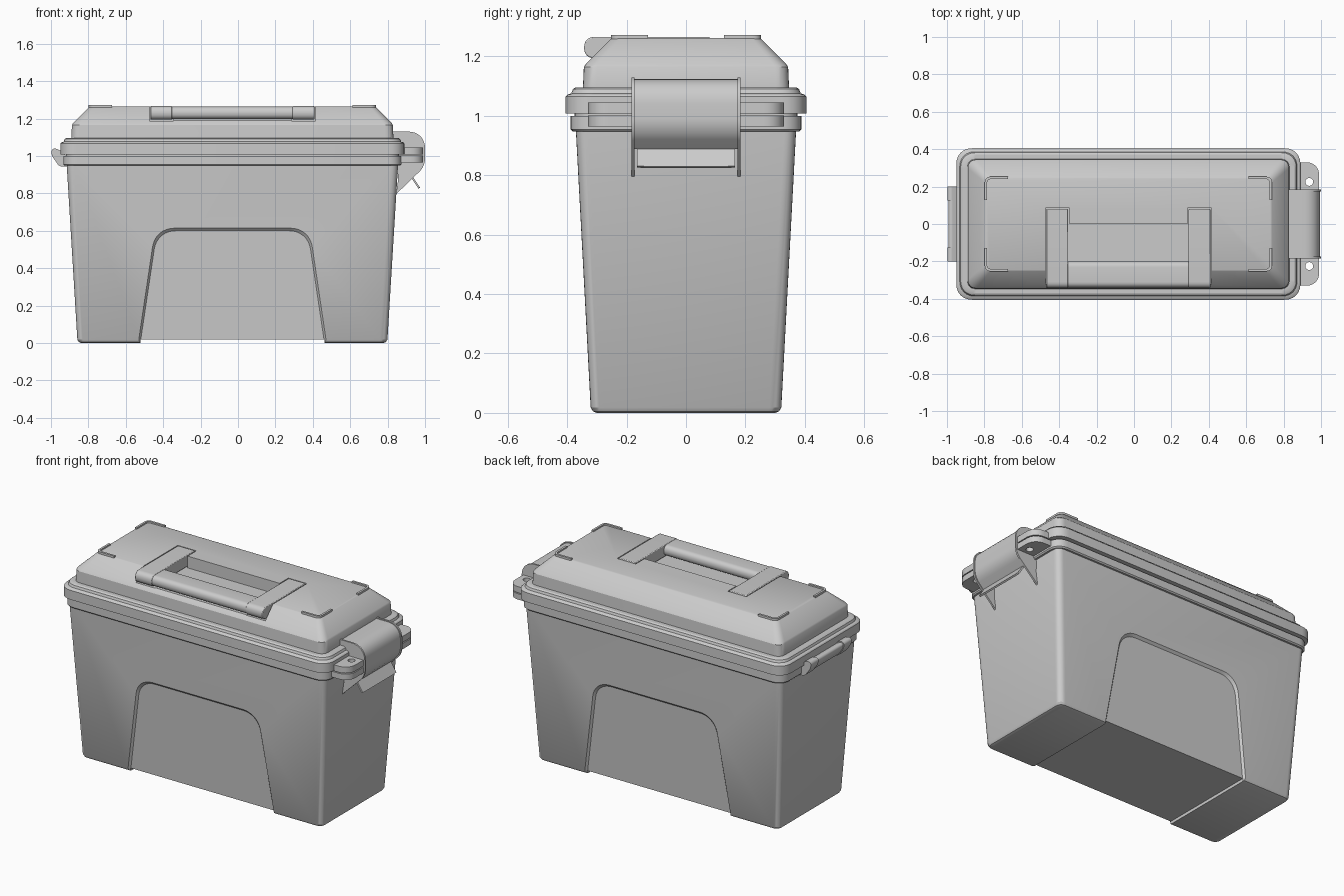
import bpy, bmesh, math
from mathutils import Vector

if "Cube" in bpy.data.objects:
    bpy.data.objects.remove(bpy.data.objects["Cube"])

CX = -0.03  # box centre in x (the latch sticks out further than the hinge)


def finish(name, bm):
    bmesh.ops.recalc_face_normals(bm, faces=bm.faces)
    me = bpy.data.meshes.new(name)
    bm.to_mesh(me)
    bm.free()
    ob = bpy.data.objects.new(name, me)
    bpy.context.collection.objects.link(ob)
    return ob


def bridge(name, rings):
    bm = bmesh.new()
    vs = [[bm.verts.new(p) for p in ring] for ring in rings]
    n = len(vs[0])
    for a, b in zip(vs, vs[1:]):
        for i in range(n):
            bm.faces.new((a[i], a[(i + 1) % n], b[(i + 1) % n], b[i]))
    bm.faces.new(vs[0][::-1])
    bm.faces.new(vs[-1])
    return finish(name, bm)


def fillet(pts, radii, n=6):
    """Round the corners of a 2D outline."""
    out = []
    for i, p in enumerate(pts):
        r = radii[i] if isinstance(radii, (list, tuple)) else radii
        p = Vector(p)
        if r == 0:
            out.append(p)
            continue
        a = p + (Vector(pts[i - 1]) - p).normalized() * r
        b = p + (Vector(pts[(i + 1) % len(pts)]) - p).normalized() * r
        for k in range(n + 1):
            t = k / n
            w = 0.83 * 2 * t * (1 - t)
            s = (1 - t) ** 2 + w + t * t
            out.append((a * (1 - t) ** 2 + p * w + b * t * t) / s)
    return out


def prism(name, pts, axis, a, b):
    place = {'x': lambda p, h: (h, p[0], p[1]),
             'y': lambda p, h: (p[0], h, p[1]),
             'z': lambda p, h: (p[0], p[1], h)}[axis]
    return bridge(name, [[place(p, h) for p in pts] for h in (a, b)])


def loft(name, sections):
    """Stack rounded rectangles: (half x, half y, z, corner radius, centre x)."""
    rings = []
    for hx, hy, z, r in sections:
        o = fillet([(-hx, -hy), (hx, -hy), (hx, hy), (-hx, hy)], r)
        rings.append([(p[0] + CX, p[1], z) for p in o])
    return bridge(name, rings)


def box(x0, x1, y0, y1):
    return [(x0, y0), (x1, y0), (x1, y1), (x0, y1)]


def cut(ob, cutter):
    m = ob.modifiers.new("cut", 'BOOLEAN')
    m.operation, m.solver, m.object = 'DIFFERENCE', 'EXACT', cutter
    bpy.context.view_layer.objects.active = ob
    bpy.ops.object.modifier_apply(modifier=m.name)
    bpy.data.objects.remove(cutter)


def bevel(ob, w, seg=2):
    m = ob.modifiers.new("bevel", 'BEVEL')
    m.width, m.segments, m.limit_method = w, seg, 'ANGLE'
    m.angle_limit = math.radians(50)


# tapered body
body = loft("body", [(0.808, 0.300, 0, 0.03), (0.821, 0.313, 0.005, 0.035),
                     (0.829, 0.321, 0.018, 0.04), (0.886, 0.371, 0.955, 0.04)])

# recessed panels on front and back, joined by a shallow channel underneath
panel = fillet([(-0.50, -0.05), (-0.403, 0.60), (0.403, 0.60), (0.50, -0.05)],
               [0, 0.10, 0.10, 0], 8)
for s in (-1, 1):
    def ring(grow, off):
        return [(CX + p[0] * (1 + grow), s * (0.320 + 0.0535 * p[1] + off),
                 p[1] * (1 + grow)) for p in panel]
    cut(body, bridge("panel_cutter", [ring(0, -0.013), ring(0.025, 0.002), ring(0.03, 0.1)]))
cut(body, prism("channel_cutter", box(CX - 0.492, CX + 0.492, -0.1, 0.018), 'y', -0.5, 0.5))

# rims and lid
loft("body_rim", [(0.897, 0.382, 0.948, 0.07), (0.904, 0.389, 0.955, 0.075),
                  (0.904, 0.389, 1.0, 0.075), (0.89, 0.375, 1.0, 0.07), (0.89, 0.375, 1.02, 0.07)])
lid = loft("lid", [(0.92, 0.405, 1.008, 0.085), (0.92, 0.405, 1.066, 0.085),
                   (0.915, 0.399, 1.072, 0.083), (0.902, 0.386, 1.076, 0.08),
                   (0.897, 0.381, 1.090, 0.078), (0.888, 0.372, 1.096, 0.075),
                   (0.861, 0.347, 1.096, 0.045), (0.858, 0.344, 1.165, 0.045),
                   (0.853, 0.338, 1.174, 0.045), (0.768, 0.252, 1.260, 0.03),
                   (0.762, 0.246, 1.263, 0.03)])

# handle well: middle recess plus a slot for each arm
cut(lid, prism("well_cutter", box(CX - 0.33, CX + 0.33, -0.5, 0.0), 'z', 1.19, 1.4))
for s in (-1, 1):
    c = CX + s * 0.38
    cut(lid, prism("slot_cutter", box(c - 0.064, c + 0.064, -0.5, 0.086), 'z', 1.188, 1.4))

# folded carrying handle
for s, side in ((-1, "left"), (1, "right")):
    c = CX + s * 0.38
    arm = prism("handle_arm_" + side,
                fillet([(-0.343, 1.194), (0.08, 1.194), (0.08, 1.266), (-0.343, 1.266)],
                       [0.034, 0, 0, 0.034]), 'x', c - 0.058, c + 0.058)
    bevel(arm, 0.004)
prism("handle_grip", fillet([(-0.34, 1.198), (-0.2, 1.198), (-0.2, 1.263), (-0.34, 1.263)], 0.031),
      'x', CX - 0.33, CX + 0.33)

# L-shaped stacking ribs on the lid corners
L = [(0, 0), (0.125, 0), (0.125, 0.013), (0.013, 0.013), (0.013, 0.125), (0, 0.125)]
L = fillet(L, [0.03, 0, 0, 0.02, 0, 0])
for sx in (-1, 1):
    for sy in (-1, 1):
        prism("stacking_rib", [(CX + sx * (0.768 - p[0]), sy * (0.253 - p[1])) for p in L],
              'z', 1.252, 1.272)

# padlock ears, upper pair on the lid and lower pair on the body
for s in (-1, 1):
    for name, z0, z1 in (("lid_ear", 1.007, 1.045), ("body_ear", 0.965, 1.001)):
        o = fillet([(0.84, 0.16), (0.99, 0.16), (0.99, 0.33), (0.84, 0.33)], [0, 0, 0.07, 0], 8)
        ear = prism(name, [(x, s * y) for x, y in o], 'z', z0, z1)
        hole = [(0.937 + 0.021 * math.cos(i * math.pi / 12),
                 s * 0.225 + 0.021 * math.sin(i * math.pi / 12)) for i in range(24)]
        cut(ear, prism("hole_cutter", hole, 'z', 0.9, 1.1))

# latch: side plates, curved cover and pull tab
plate = fillet([(0.82, 1.13), (1.0, 1.13), (1.0, 0.945), (0.845, 0.795), (0.86, 0.90), (0.83, 0.98)],
               [0, 0.09, 0.04, 0, 0.04, 0], 8)
for s in (-1, 1):
    prism("latch_side_plate", plate, 'y', s * 0.173, s * 0.184)
cover = fillet([(0.83, 1.124), (0.994, 1.124), (0.994, 0.95), (0.935, 0.888), (0.925, 0.893),
                (0.955, 0.96), (0.955, 1.08), (0.83, 1.08)],
               [0, 0.085, 0.04, 0, 0, 0.03, 0.03, 0], 8)
prism("latch_cover", cover, 'y', -0.174, 0.174)
tab = bridge("latch_tab", [[(0.915 + t * 0.05 + d, y, 0.90 - t * 0.075 + d * 0.6)
                            for y, t in fillet([(-0.165, 0), (0.165, 0), (0.165, 1), (-0.165, 1)],
                                               [0, 0, 0.03, 0.03])] for d in (0, 0.009)])

# hinge on the left end
hinge = fillet([(-0.93, 1.02), (-0.98, 1.042), (-1.0, 1.03), (-0.995, 1.0), (-0.955, 0.943),
                (-0.90, 0.943)], [0, 0.01, 0.012, 0.015, 0.015, 0], 4)
for s in (-1, 1):
    prism("hinge_knuckle", hinge, 'y', s * 0.2, s * 0.125)
prism("hinge_strap", [(-0.96 + (x + 0.96) * 0.85, 0.99 + (z - 0.99) * 0.85) for x, z in hinge],
      'y', -0.126, 0.126)

# smooth shading with sharp edges kept
for ob in list(bpy.context.scene.objects):
    bpy.ops.object.select_all(action='DESELECT')
    ob.select_set(True)
    bpy.context.view_layer.objects.active = ob
    bpy.ops.object.shade_smooth_by_angle(angle=math.radians(30))
